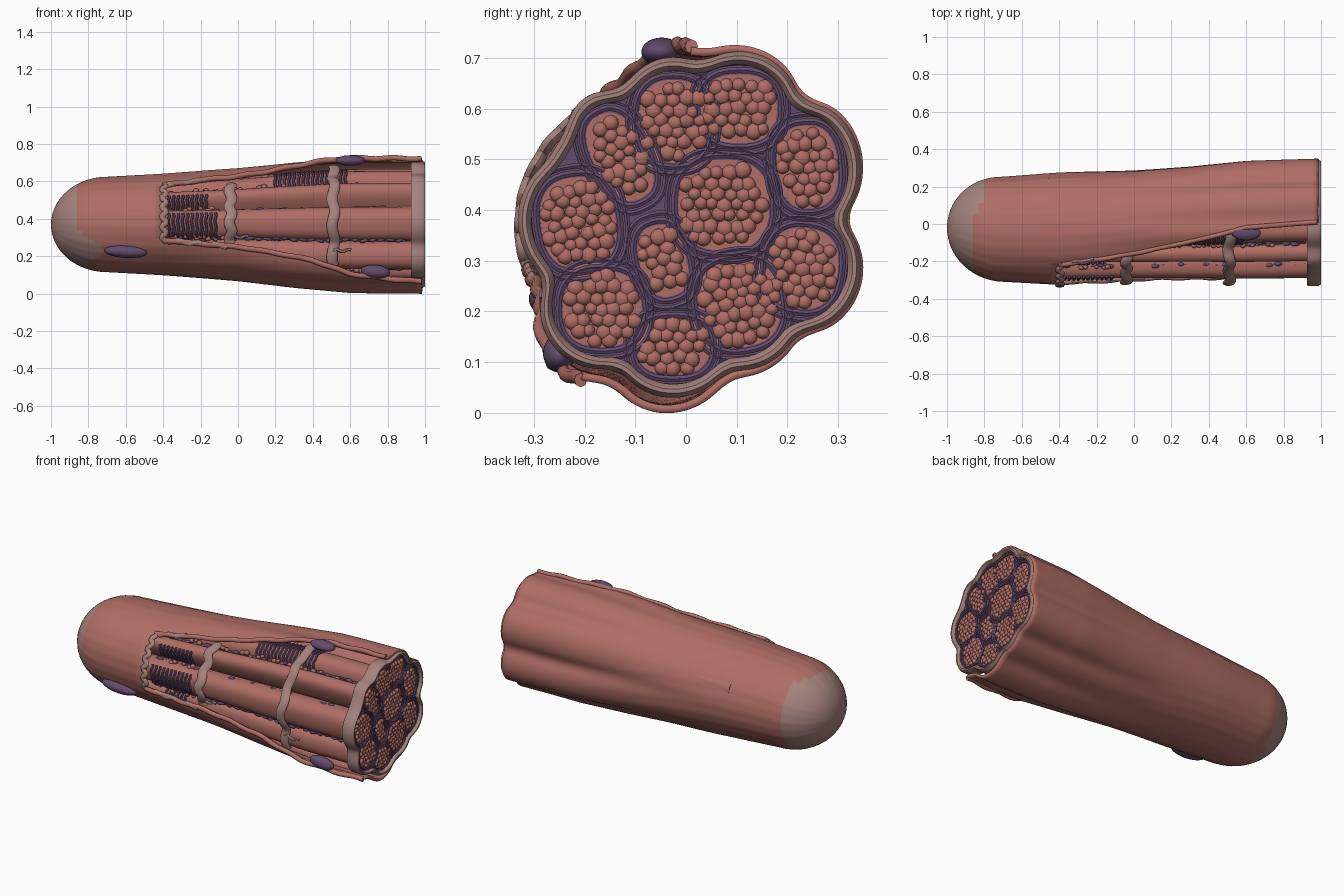
import bpy, bmesh, math, random
from mathutils import Vector, Matrix

if "Cube" in bpy.data.objects:
    bpy.data.objects.remove(bpy.data.objects["Cube"])
random.seed(4)
CZ = 0.37


def material(name, rgb):
    m = bpy.data.materials.new(name)
    m.diffuse_color = (*rgb, 1)
    m.use_nodes = True
    m.node_tree.nodes["Principled BSDF"].inputs["Base Color"].default_value = m.diffuse_color
    return m


RED = material("muscle red", (0.43, 0.155, 0.13))
TAN = material("pale tan", (0.38, 0.225, 0.205))
PURPLE = material("dull purple", (0.125, 0.07, 0.15))

# Fibre cross-sections at the cut end: y, z, half width, half height, tilt
CELLS = [(-.025, .575, .068, .082, 0), (.105, .60, .075, .068, 0), (.24, .485, .06, .082, 5),
         (-.13, .505, .052, .092, 27), (.075, .41, .09, .09, 0), (-.212, .375, .074, .09, 8),
         (-.045, .30, .046, .072, 15), (.23, .285, .07, .08, -8), (-.165, .205, .078, .075, 0),
         (.105, .215, .08, .086, 10), (-.025, .13, .072, .055, 0)]


def interp(x, table):
    if x <= table[0][0]:
        return table[0][1]
    for (a, p), (b, q) in zip(table, table[1:]):
        if x <= b:
            return p + (q - p) * (x - a) / (b - a)
    return table[-1][1]


def half_z(x): return interp(x, [(-.7, .255), (-.4, .272), (0, .30), (.3, .33), (.6, .352), (1, .355)])
def half_y(x): return interp(x, [(-.7, .28), (-.4, .30), (0, .307), (.3, .322), (.6, .345), (1, .35)])
def mid_y(x): return interp(x, [(-1, -.02), (-.7, -.028), (-.4, -.025), (1, 0)])
def open_top(x): return interp(x, [(-.4, 130), (0, 118), (.3, 105), (.6, 92), (1, 88)])
def open_low(x): return interp(x, [(-.4, 198), (0, 204), (.4, 214), (.6, 225), (1, 236)])


def place(x, y, z):
    """Move a point of the end section to station x."""
    return Vector((x, mid_y(x) + y * (.5 + .5 * half_y(x) / .35), CZ + (z - CZ) * half_z(x) / .355))


def ray(deg, off):
    """Distance from the axis to the outside of the fibre bundle."""
    c, s = math.cos(math.radians(deg)), math.sin(math.radians(deg))
    for i in range(80):
        r = .42 - i * .0025
        for y, z, a, b, t in CELLS:
            dy, dz, t = r * c - y, r * s + CZ - z, math.radians(t)
            u, v = dy * math.cos(t) + dz * math.sin(t), dz * math.cos(t) - dy * math.sin(t)
            if (u / (a + off)) ** 2 + (v / (b + off)) ** 2 < 1:
                return r
    return .25


RAW = [max(.295, ray(d, .042)) for d in range(360)]
PROFILE = [sum(RAW[(d + k) % 360] for k in range(-5, 6)) / 11 for d in range(360)]


def prof(deg):
    i = math.floor(deg)
    return PROFILE[i % 360] * (1 - deg + i) + PROFILE[(i + 1) % 360] * (deg - i)


def shell(x, deg, off=0.0):
    """Point on the outer sleeve."""
    a = math.radians(deg)
    t = min(1, max(0, (x + .4) / 1.2))
    t = t * t * (3 - 2 * t)
    end = prof(deg) + .012 + .024 * max(0, math.cos(a - math.radians(252))) ** 6
    end += .016 * max(0, math.cos(a - math.radians(92))) ** 30
    k = 1 - t + t * end / .352
    k += .004 * math.sin(a * 23 + 3 * math.sin(3 * x)) * math.sin(a * 7 + x * 2) * (1 - t)
    if x < -.7:
        k *= math.sqrt(max(0.0001, 1 - ((-.7 - x) / .3) ** 2))
    return Vector((x, mid_y(x) + math.cos(a) * (half_y(x) * k + off), CZ + math.sin(a) * (half_z(x) * k + off)))


def finish(name, bm, mats, recalc=True):
    if recalc:
        bmesh.ops.recalc_face_normals(bm, faces=bm.faces)
    me = bpy.data.meshes.new(name)
    bm.to_mesh(me)
    bm.free()
    for m in mats:
        me.materials.append(m)
    ob = bpy.data.objects.new(name, me)
    bpy.context.collection.objects.link(ob)
    bpy.ops.object.select_all(action='DESELECT')
    ob.select_set(True)
    bpy.context.view_layer.objects.active = ob
    bpy.ops.object.shade_smooth_by_angle(angle=math.radians(50))
    return ob


def loft(bm, rings, caps=True, loop=False, keep=lambda i, j: True):
    vs = [[bm.verts.new(p) for p in r] for r in rings]
    n, m = len(rings[0]), len(rings)
    for i in range(m if loop else m - 1):
        for j in range(n):
            if keep(i, j):
                a, b = vs[i], vs[(i + 1) % m]
                bm.faces.new((a[j], a[(j + 1) % n], b[(j + 1) % n], b[j]))
    if caps and not loop:
        bm.faces.new(vs[0])
        bm.faces.new(vs[-1])


def tube(bm, pts, r, wide=1, sides=6, loop=False):
    rings, m = [], len(pts)
    for i, p in enumerate(pts):
        t = pts[(i + 1) % m] - pts[i - 1] if loop else pts[min(i + 1, m - 1)] - pts[max(i - 1, 0)]
        t.normalize()
        u = Vector((1, 0, 0)) if abs(t.x) < .8 else Vector((0, 0, 1))
        u = (u - t * u.dot(t)).normalized()
        v = t.cross(u)
        rings.append([p + u * math.cos(k * math.tau / sides) * r * wide + v * math.sin(k * math.tau / sides) * r
                      for k in range(sides)])
    loft(bm, rings, loop=loop)


def blob(bm, p, size, sub=2, rot=0):
    mat = Matrix.Translation(p) @ Matrix.Rotation(rot, 4, 'Y') @ Matrix.Diagonal((*size, 1))
    bmesh.ops.create_icosphere(bm, subdivisions=sub, radius=1, matrix=mat)


def cell_point(cell, deg, scale=1.0, off=0.0):
    y, z, a, b, t = cell
    c, s, t = math.cos(math.radians(deg)), math.sin(math.radians(deg)), math.radians(t)
    u = math.copysign(abs(c) ** .8, c) * (a * scale + off)
    v = math.copysign(abs(s) ** .8, s) * (b * scale + off)
    return y + u * math.cos(t) - v * math.sin(t), z + u * math.sin(t) + v * math.cos(t)


# Outer sleeve, with the front window left out and a pale tip
NO, NC = 30, 130
xs = [-.7 - .3 * math.sin(i * math.pi / 28) for i in range(14, 0, -1)] + [-.7 + .06 * i for i in range(5)]
xs += [-.4 + 1.385 * i / 46 for i in range(47)]
rings = []
for x in xs:
    t, l = open_top(x), open_low(x)
    degs = [t + (l - t) * j / NO for j in range(NO)] + [l + (t + 360 - l) * j / NC for j in range(NC)]
    rings.append([shell(x, d) for d in degs])
bm = bmesh.new()
loft(bm, rings, caps=False, keep=lambda i, j: xs[i] < -.401 or j >= NO)
bm.faces.new(list(reversed([v for v in bm.verts][:NO + NC])))
for f in bm.faces:
    c = f.calc_center_median()
    lobe = .15 * math.exp(-((c.z - .23) / .07) ** 2) if c.y < .05 else .03
    f.material_index = 1 if c.x < -.855 + lobe + .05 * (c.y + .1) else 0
for v in [v for v in bm.verts if not v.link_faces]:
    bm.verts.remove(v)
sleeve = finish("outer_sleeve", bm, [RED, TAN], False)
sol = sleeve.modifiers.new("thickness", 'SOLIDIFY')
sol.thickness = .016

# Rolled lips of the window
bm = bmesh.new()
for edge in (open_top, open_low):
    tube(bm, [shell(-.4 + i * .0345, edge(-.4 + i * .0345), .001 + .004 * math.sin(i * 1.1)) for i in range(41)], .013, 1.1, 8)
finish("window_lips", bm, [RED])
bm = bmesh.new()
tube(bm, [shell(-.395 + .012 * math.sin(i * 1.3), 128 + i * 72 / 30, .002) for i in range(31)], .012, 1.3, 8)
for edge, n in ((open_top, 9), (open_low, 16)):
    tube(bm, [shell(-.39 + i * .022, edge(-.39 + i * .022) + 1.5 * math.sin(i * 1.4), .002) for i in range(n)], .011, 1.2, 8)
finish("window_tan_edge", bm, [TAN])

# Fibre rods
bm = bmesh.new()
stations = [-.46 + i * .12 for i in range(12)] + [.978]
for c in CELLS:
    loft(bm, [[place(x, *cell_point(c, k * 11.25)) for k in range(32)] for x in stations])
finish("fibre_rods", bm, [RED])

# Grainy rod ends
bm = bmesh.new()
for c in CELLS:
    y0, z0, a, b, t = c
    step = .0245
    for i in range(-4, 5):
        for j in range(-5, 6):
            u = (i + .5 * (j % 2)) * step + random.uniform(-.004, .004)
            v = j * step * .88 + random.uniform(-.004, .004)
            if (abs(u) / (a - .008)) ** 2.4 + (abs(v) / (b - .008)) ** 2.4 < 1:
                r, q = random.uniform(.013, .018), math.radians(t)
                p = Vector((.978, y0 + u * math.cos(q) - v * math.sin(q), z0 + u * math.sin(q) + v * math.cos(q)))
                blob(bm, p, (.013, r, r))
finish("rod_end_grains", bm, [RED])

# Purple rings round each rod end
bm = bmesh.new()
for c in CELLS:
    for off, r in ((.008, .007), (.022, .006)):
        tube(bm, [Vector((.98, *cell_point(c, k * 9, 1, off))) for k in range(40)], r, 1, 6, True)
finish("rod_end_rings", bm, [PURPLE])


def section(x, off):
    return [Vector((x, math.cos(math.radians(d)) * (prof(d) + off), CZ + math.sin(math.radians(d)) * (prof(d) + off)))
            for d in range(0, 360, 2)]


# Purple end filling and scalloped tan rim
bm = bmesh.new()
loft(bm, [section(.955, -.012), section(.976, -.012)])
finish("end_filling", bm, [PURPLE])
bm = bmesh.new()
loft(bm, [section(.925, -.022), section(.925, .002), section(.935, .005), section(.985, .005),
          section(1, -.004), section(1, -.012), section(.988, -.022)], loop=True)
finish("end_rim", bm, [TAN])

# Tan bands crossing the window
bm = bmesh.new()
for x in (-.04, .51):
    pts = []
    for i in range(37):
        d = open_top(x) - 2 + (open_low(x) - open_top(x) + 4) * i / 36
        r = prof(d) - .012
        p = place(x + .008 * math.sin(i * .7), math.cos(math.radians(d)) * r, CZ + math.sin(math.radians(d)) * r)
        pts.append(p)
    tube(bm, pts, .013, 2.2, 10)
    tube(bm, [pts[-5] + Vector((.011 * i, -.006, .006 * math.sin(i))) for i in range(10)], .009)
finish("cross_bands", bm, [TAN])

# Purple chains and red beads in the grooves between rods
GAPS = [(-.10, .575), (-.215, .455), (-.24, .285), (-.11, .135)]
chain, beads = bmesh.new(), bmesh.new()
for n, g in enumerate(GAPS):
    for i in range(27):
        x = -.36 + i * .047
        p = place(x, *g) + Vector((0, random.uniform(-.006, .006), random.uniform(-.008, .008)))
        blob(chain, p, (random.uniform(.018, .03), .012, random.uniform(.008, .014)), 2, random.uniform(-.3, .3))
    tube(chain, [place(-.38 + i * .05, *g) + Vector((0, .004, .004 * math.sin(i * 2))) for i in range(27)], .007)
    for i in range(46 if n in (0, 3) else 16):
        p = place(-.38 + (.026 if n in (0, 3) else .02) * i, *g)
        r = random.uniform(.009, .015)
        blob(beads, p + Vector((0, -.008, random.uniform(-.022, .022))), (r * 1.2, r, r))
finish("groove_chains", chain, [PURPLE])
finish("groove_beads", beads, [RED])

# Purple combs wrapped round the front rods
bm = bmesh.new()
for ci, x0, n, a0, a1 in ((3, -.37, 9, 120, 200), (5, -.37, 11, 130, 235), (0, .2, 16, 70, 175), (8, -.3, 6, 110, 170)):
    for i in range(n):
        x = x0 + i * .025
        tube(bm, [place(x + .004 * math.sin(k * 1.7), *cell_point(CELLS[ci], a0 + (a1 - a0) * k / 8, 1, .006))
                  for k in range(9)], .008)
finish("purple_combs", bm, [PURPLE])

# Nuclei lying on the sleeve
bm = bmesh.new()
blob(bm, (-.6, -.268, .225), (.115, .042, .034), 4, .06)
blob(bm, (.6, -.048, .712), (.078, .04, .028), 4)
blob(bm, (.735, -.25, .118), (.078, .032, .036), 4, .1)
finish("nuclei", bm, [PURPLE])
